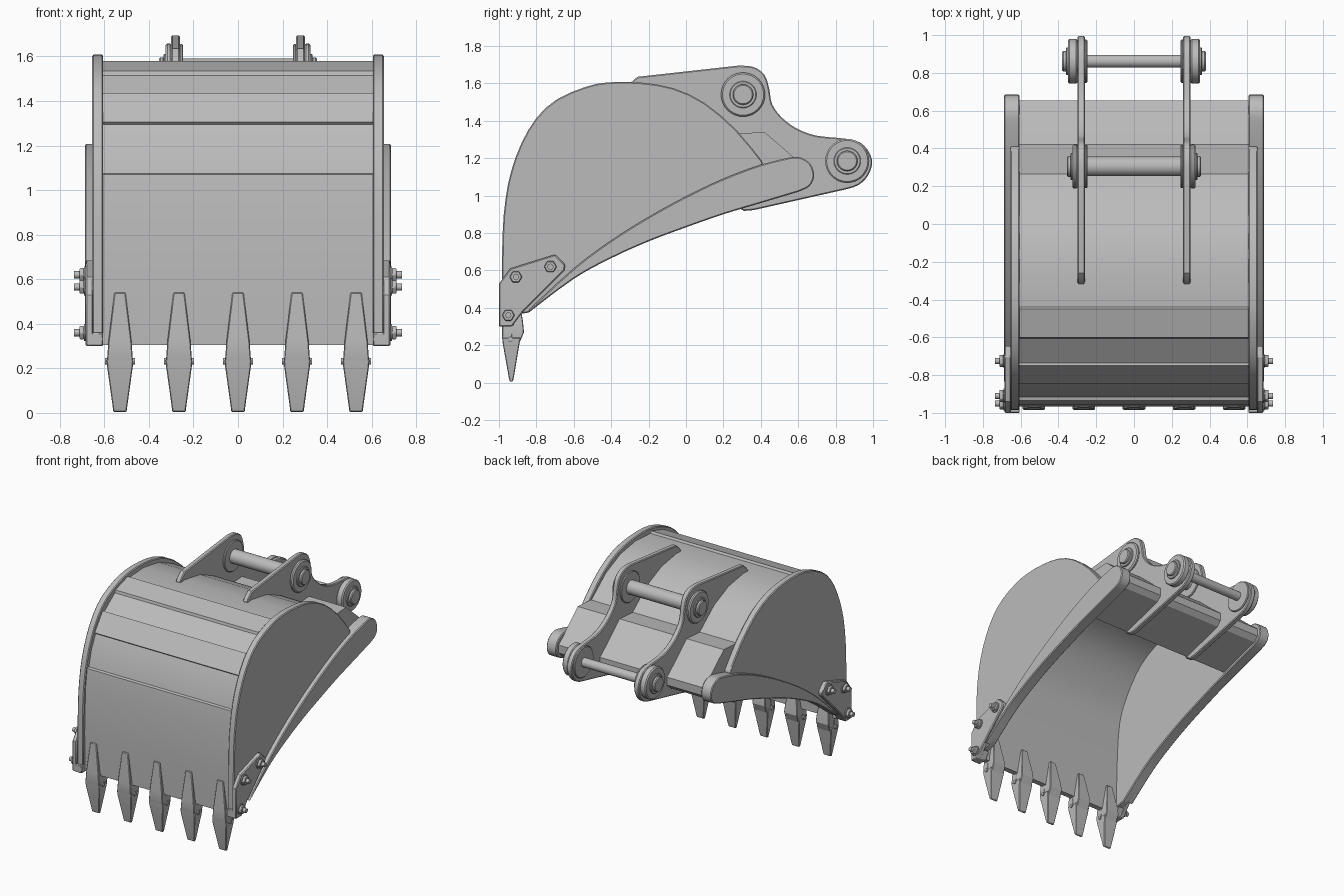
import bpy, bmesh, math
from mathutils import Matrix

cube = bpy.data.objects.get("Cube")
if cube:
    bpy.data.objects.remove(cube)

steel = bpy.data.materials.new("grey steel")
steel.use_nodes = True
GREY = (0.5, 0.5, 0.5, 1)
steel.diffuse_color = GREY
steel.node_tree.nodes["Principled BSDF"].inputs["Base Color"].default_value = GREY


def finish(name, bm, bevel=0, mirror=False, segments=1):
    bmesh.ops.recalc_face_normals(bm, faces=bm.faces)
    mesh = bpy.data.meshes.new(name)
    bm.to_mesh(mesh)
    bm.free()
    mesh.materials.append(steel)
    ob = bpy.data.objects.new(name, mesh)
    bpy.context.collection.objects.link(ob)
    bpy.ops.object.select_all(action='DESELECT')
    ob.select_set(True)
    bpy.context.view_layer.objects.active = ob
    bpy.ops.object.shade_smooth_by_angle(angle=math.radians(28))
    if bevel:
        m = ob.modifiers.new("Bevel", 'BEVEL')
        m.width, m.segments, m.limit_method = bevel, segments, 'ANGLE'
        m.angle_limit = math.radians(40)
    if mirror:
        ob.modifiers.new("Mirror", 'MIRROR')
    return ob


def smooth(pts, n=3):
    """Catmull-Rom curve through open (y, z) points."""
    p = [pts[0]] + pts + [pts[-1]]
    out = []
    for a, b, c, d in zip(p, p[1:], p[2:], p[3:]):
        for i in range(n):
            t = i / n
            out.append(tuple(0.5 * (2 * b[k] + (c[k] - a[k]) * t
                       + (2 * a[k] - 5 * b[k] + 4 * c[k] - d[k]) * t * t
                       + (3 * b[k] - a[k] - 3 * c[k] + d[k]) * t ** 3) for k in (0, 1)))
    return out + [pts[-1]]


def prism(name, pts, x0, x1, **kw):
    """Extrude a (y, z) outline along x."""
    bm = bmesh.new()
    face = bm.faces.new([bm.verts.new((x0, y, z)) for y, z in pts])
    new = bmesh.ops.extrude_face_region(bm, geom=[face])["geom"]
    bmesh.ops.translate(bm, vec=(x1 - x0, 0, 0),
                        verts=[v for v in new if isinstance(v, bmesh.types.BMVert)])
    return finish(name, bm, **kw)


def rod(name, at, r, x0, x1, sides=32, **kw):
    """Cylinder along x at (y, z)."""
    bm = bmesh.new()
    place = Matrix.Translation(((x0 + x1) / 2, *at)) @ Matrix.Rotation(math.pi / 2, 4, 'Y')
    bmesh.ops.create_cone(bm, cap_ends=True, segments=sides, radius1=r, radius2=r,
                          depth=x1 - x0, matrix=place)
    return finish(name, bm, **kw)


# Curved shell with raised wear bands
outer = [(-.96, .305), (-.965, .6), (-.955, .93), (-.935, 1.07), (-.915, 1.075),
         (-.885, 1.19), (-.835, 1.295), (-.845, 1.305), (-.75, 1.435), (-.735, 1.42),
         (-.605, 1.515), (-.6, 1.535), (-.45, 1.58), (-.44, 1.565), (-.26, 1.575),
         (-.08, 1.545), (.09, 1.47), (.26, 1.335), (.36, 1.22)]
inner = smooth([(.31, 1.19), (.2, 1.32), (.06, 1.43), (-.1, 1.5), (-.27, 1.525), (-.42, 1.515),
                (-.57, 1.46), (-.7, 1.36), (-.82, 1.19), (-.88, 1.04), (-.905, .8),
                (-.915, .5), (-.92, .305)], 2)
prism("bucket_shell", outer + inner, -.61, .61)

# Cross box closing the upper rear edge
prism("torque_box", [(.2, 1.37), (.26, 1.33), (.42, 1.34), (.575, 1.205), (.655, 1.14),
                     (.655, 1.08), (.62, 1.045), (.28, .945), (.255, .97), (.27, 1.15),
                     (.2, 1.3)], -.61, .61)

# Side walls
lower = smooth([(-.84, .375), (-.6, .555), (-.4, .665), (-.2, .755), (0, .83),
                (.2, .9), (.4, .96), (.6, 1.02)])
arc = smooth([(.41, 1.18), (.27, 1.35), (.1, 1.495), (-.07, 1.575), (-.25, 1.605),
              (-.42, 1.605), (-.54, 1.58), (-.69, 1.515), (-.8, 1.415), (-.88, 1.28),
              (-.935, 1.13), (-.965, .98), (-.982, .77), (-.985, .35)], 2)
prism("side_wall", [p for p in lower if p[0] < .45] + arc, .605, .655, bevel=.006, mirror=True)

# Thick rails along the open edge
tip = smooth([(.6, 1.02), (.66, 1.05), (.685, 1.105), (.665, 1.17), (.61, 1.205), (.56, 1.205)])
upper = smooth([(.56, 1.205), (.4, 1.165), (.2, 1.09), (0, .995), (-.2, .885), (-.4, .76),
                (-.6, .61), (-.84, .39)])
prism("edge_rail", lower + tip[1:] + upper[1:], .605, .688, bevel=.018, mirror=True)

# Bolted side cutters
prism("side_cutter", [(-1, .3), (-1, .53), (-.94, .61), (-.7, .685), (-.645, .63),
                      (-.65, .6), (-.87, .38), (-.93, .3)], .65, .685, bevel=.006, mirror=True)
prism("cutter_foot", [(-1, .3), (-1, .36), (-.89, .36), (-.93, .3)], .605, .67,
      bevel=.005, mirror=True)
for at in [(-.95, .36), (-.91, .565), (-.725, .62)]:
    rod("bolt_washer", at, .038, .68, .692, mirror=True)
    rod("bolt_nut", at, .034, .69, .712, sides=6, bevel=.004, mirror=True)
    rod("bolt_end", at, .016, .71, .737, sides=16, mirror=True)

# Hinge lugs
lug = [(-.32, 1.57), (-.3, 1.6), (-.26, 1.635)]
lug += smooth([(.28, 1.695), (.36, 1.688), (.42, 1.645), (.445, 1.57), (.46, 1.49), (.51, 1.42),
               (.59, 1.36), (.7, 1.32), (.87, 1.302), (.95, 1.27), (.995, 1.19), (.975, 1.11),
               (.92, 1.055), (.84, 1.03)])
lug += [(.36, .922), (.31, .918), (.26, .945), (.28, 1.22), (.1, 1.44), (-.08, 1.52)]
prism("hinge_lug", lug, .26, .3, bevel=.006, mirror=True)

# Pins and bosses
front_pin, rear_pin = (.305, 1.54), (.862, 1.185)
for label, at, shaft, out in [("front", front_pin, .052, .335), ("rear", rear_pin, .034, .36)]:
    rod(label + "_pin_shaft", at, shaft, -.27, .27)
    rod(label + "_inner_boss", at, .115, .247, .263, bevel=.005, mirror=True)
    rod(label + "_outer_boss", at, .118, .298, out - .01, bevel=.008, mirror=True)
    rod(label + "_pin_collar", at, .072, out - .015, out, bevel=.004, mirror=True)
    rod(label + "_pin_cap", at, .055, out - .005, out + .02, bevel=.006, mirror=True)


def tapered(name, x, rows, bevel):
    """Stack of rectangles given as (z, half width, y front, y back)."""
    bm = bmesh.new()
    rings = [[bm.verts.new((x + sx * w, y, z)) for sx, y in
              ((-1, yf), (1, yf), (1, yb), (-1, yb))] for z, w, yf, yb in rows]
    bm.faces.new(rings[0])
    bm.faces.new(rings[-1])
    for a, b in zip(rings, rings[1:]):
        for i in range(4):
            j = (i + 1) % 4
            bm.faces.new((a[i], a[j], b[j], b[i]))
    finish(name, bm, bevel=bevel)


# Teeth with forked adapters straddling the lip
for x in [-.53, -.265, 0, .265, .53]:
    tapered("tooth_adapter_front", x, [(.2, .052, -.97, -.93), (.24, .058, -.984, -.93),
            (.32, .052, -.982, -.93), (.54, .025, -.972, -.94)], .004)
    tapered("tooth_adapter_back", x, [(.2, .05, -.94, -.895), (.27, .055, -.94, -.866),
            (.33, .05, -.94, -.872), (.5, .024, -.93, -.9)], .004)
    tapered("tooth_point", x, [(.005, .03, -.942, -.926), (.03, .033, -.948, -.92),
            (.21, .058, -.98, -.89), (.24, .06, -.983, -.885)], .004)
    rod("tooth_pin", (-.94, .232), .014, x - .067, x + .067, sides=12)
